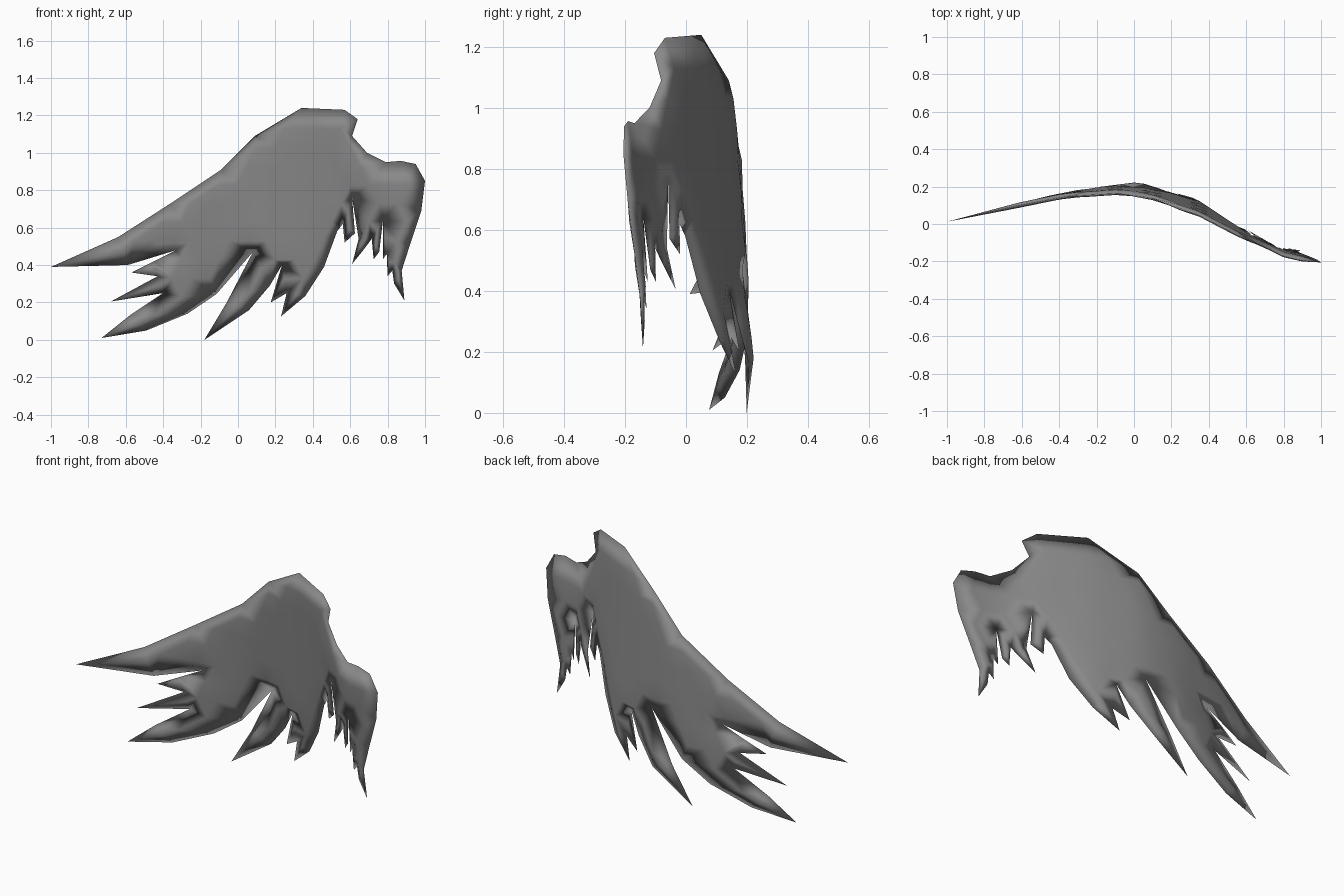
import bpy
import bmesh
from mathutils import Vector
from mathutils.geometry import delaunay_2d_cdt

cube = bpy.data.objects.get("Cube")
if cube:
    bpy.data.objects.remove(cube, do_unlink=True)

# Wing silhouette in x, z, clockwise from the outer tip
leading_edge = [(-1, .39), (-.64, .55), (-.36, .73), (-.09, .91), (.09, 1.09),
                (.34, 1.24), (.57, 1.23), (.64, 1.18), (.61, 1.09), (.69, 1.0),
                (.79, .95), (.87, .957), (.95, .94), (1, .85), (.98, .69)]
inner_feathers = [(.92, .51), (.875, .37), (.89, .21), (.835, .30), (.825, .37),
                  (.80, .34), (.795, .46), (.775, .43), (.775, .64), (.755, .47),
                  (.725, .43), (.715, .54), (.67, .48), (.61, .405), (.645, .54),
                  (.61, .76), (.625, .57), (.57, .52), (.56, .62)]
middle_feathers = [(.53, .58), (.46, .39), (.36, .235), (.23, .125), (.26, .25),
                   (.175, .20), (.235, .40), (.17, .29), (.06, .16), (-.18, 0),
                   (-.06, .20), (.08, .47)]
outer_feathers = [(-.115, .245), (-.27, .14), (-.49, .05), (-.73, .01),
                  (-.58, .13), (-.40, .25), (-.68, .205), (-.43, .34),
                  (-.57, .36), (-.45, .42), (-.33, .48), (-.59, .40)]
outline = [Vector(p) for p in
           leading_edge + inner_feathers + middle_feathers + outer_feathers]
count = len(outline)

# Sweep of the wing seen from above: x, y
sweep = [(-1, .012), (-.7, .083), (-.4, .145), (-.1, .182), (.09, .175),
         (.34, .095), (.57, -.025), (.69, -.092), (.79, -.145), (.87, -.165),
         (1, -.188)]
HALF_THICKNESS = .014
GRID = .1


def edge_distance(p):
    best = 9.0
    for i, a in enumerate(outline):
        ab = outline[(i + 1) % count] - a
        t = max(0, min(1, (p - a).dot(ab) / ab.length_squared))
        best = min(best, (p - a - ab * t).length)
    return best


def sweep_y(x, z):
    lean = .07 * max(0, min(1, (x + .5) / .5))
    for (x0, y0), (x1, y1) in zip(sweep, sweep[1:]):
        if x <= x1:
            break
    return y0 + (y1 - y0) * (x - x0) / (x1 - x0) - lean * (z - .6)


# Flat triangulated sheet, with loose grid points for the inside
points = list(outline)
for i in range(-10, 11):
    for k in range(0, 13):
        p = Vector((i * GRID + (k % 2) * GRID / 2, k * GRID + .03))
        if edge_distance(p) > .045:
            points.append(p)
edges = [(i, (i + 1) % count) for i in range(count)]
flat_points, _, flat_faces, *_ = delaunay_2d_cdt(points, edges, [], 1, 1e-5)

sheet = bmesh.new()
verts = [sheet.verts.new((p.x, 0, p.y)) for p in flat_points]
for f in flat_faces:
    sheet.faces.new([verts[i] for i in f])
for v in [v for v in sheet.verts if not v.link_faces]:
    sheet.verts.remove(v)

# Split the chords that cross each feather, giving it a raised spine
chords = [e for e in sheet.edges if not e.is_boundary
          and all(v.is_boundary for v in e.verts)]
bmesh.ops.subdivide_edges(sheet, edges=chords, cuts=1)
bmesh.ops.triangulate(sheet, faces=sheet.faces[:])

# Front and back skins share the rim and swell apart inside it
wing = bmesh.new()
front, back = {}, {}
for v in sheet.verts:
    x, z = v.co.x, v.co.z
    y = sweep_y(x, z)
    if v.is_boundary:
        front[v] = back[v] = wing.verts.new((x, y, z))
    else:
        h = min(HALF_THICKNESS, .3 * edge_distance(Vector((x, z))))
        front[v] = wing.verts.new((x, y - h, z))
        back[v] = wing.verts.new((x, y + h, z))
for f in sheet.faces:
    ring = list(f.verts)
    f.normal_update()
    if f.normal.y > 0:
        ring.reverse()
    wing.faces.new([front[v] for v in ring])
    if any(front[v] is not back[v] for v in ring):
        wing.faces.new([back[v] for v in reversed(ring)])
for f in wing.faces:
    f.smooth = True

mesh = bpy.data.meshes.new("wing")
wing.to_mesh(mesh)
wing.free()
sheet.free()

# Plain grey
grey = bpy.data.materials.new("grey")
grey.use_nodes = True
colour = (.25, .25, .25, 1)
grey.diffuse_color = colour
grey.node_tree.nodes["Principled BSDF"].inputs["Base Color"].default_value = colour
mesh.materials.append(grey)
bpy.context.collection.objects.link(bpy.data.objects.new("wing", mesh))
